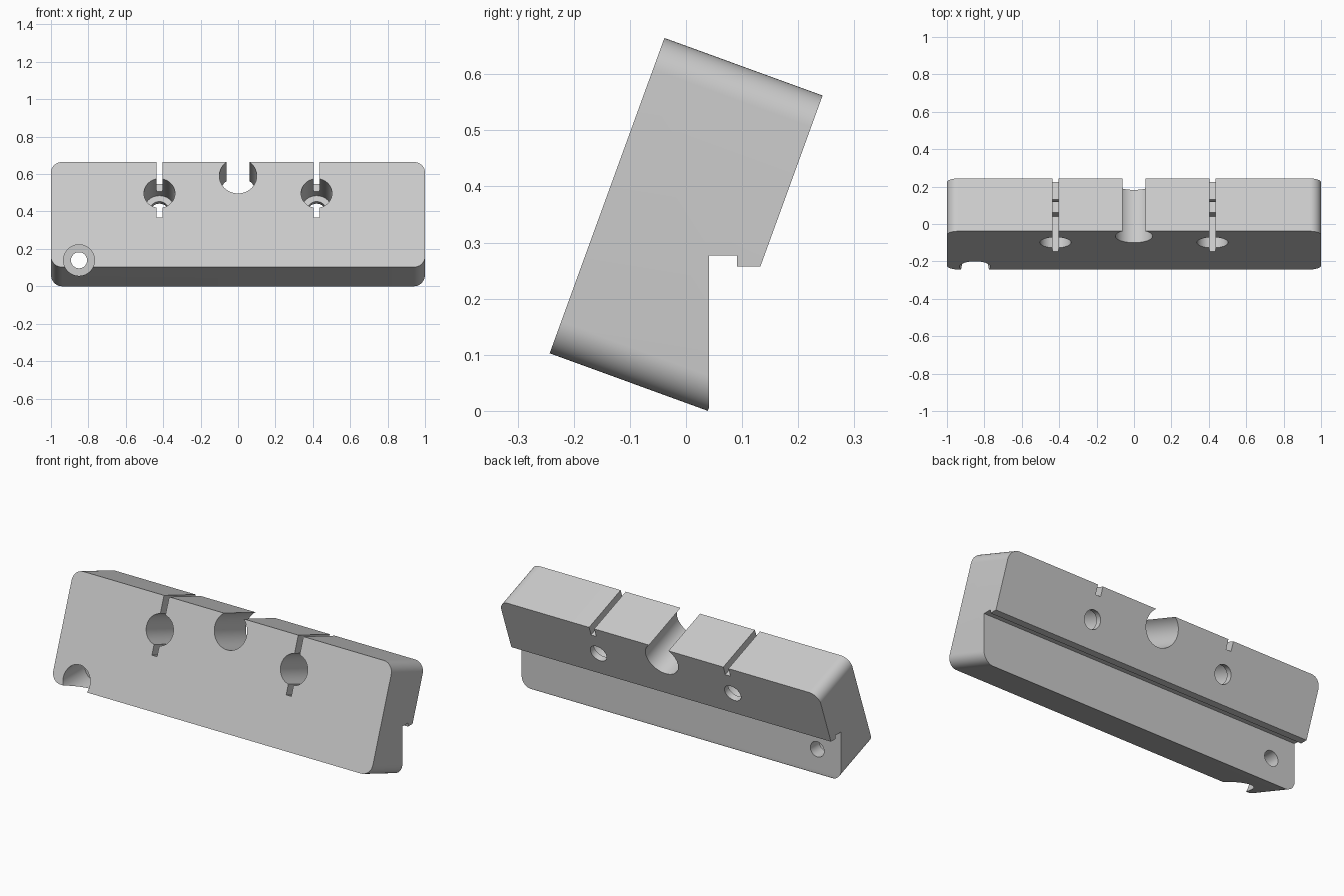
import bpy
import bmesh
from math import cos, sin, pi, radians
from mathutils import Matrix, Vector

old = bpy.data.objects.get("Cube")
if old:
    bpy.data.objects.remove(old, do_unlink=True)

TILT = radians(20)
HEIGHT, THICK, ROUND = 0.598, 0.30, 0.06
# Leaning frame: local y goes into the block, local z runs up its front face
LEAN = Matrix.Translation((0, -0.243, THICK * sin(TILT))) @ Matrix.Rotation(-TILT, 4, 'X')
UPRIGHT = Matrix.Identity(4)


def prism(name, outline, axis, start, end, frame):
    """Extrude a 2D outline along x or y, placed in the given frame."""
    bm = bmesh.new()
    rings = []
    for t in (start, end):
        rings.append([bm.verts.new(frame @ Vector((t, a, b) if axis == 'X' else (a, t, b)))
                      for a, b in outline])
    n = len(outline)
    bm.faces.new(rings[0])
    bm.faces.new(rings[1])
    for i in range(n):
        j = (i + 1) % n
        bm.faces.new((rings[0][i], rings[0][j], rings[1][j], rings[1][i]))
    bmesh.ops.recalc_face_normals(bm, faces=bm.faces)
    mesh = bpy.data.meshes.new(name)
    bm.to_mesh(mesh)
    bm.free()
    obj = bpy.data.objects.new(name, mesh)
    bpy.context.collection.objects.link(obj)
    return obj


def arc(cx, cz, r, a0, a1, steps):
    return [(cx + r * cos(a0 + (a1 - a0) * i / steps),
             cz + r * sin(a0 + (a1 - a0) * i / steps)) for i in range(steps + 1)]


def hole(name, x, z, r, start, end, frame):
    return prism(name, arc(x, z, r, 0, 2 * pi, 64)[:-1], 'Y', start, end, frame)


# Leaning block with rounded corners
dx, low, high = 1 - ROUND, ROUND, HEIGHT - ROUND
outline = []
for k, (x, z) in enumerate([(dx, high), (-dx, high), (-dx, low), (dx, low)]):
    outline += arc(x, z, ROUND, k * pi / 2, (k + 1) * pi / 2, 12)
block = prism("leaning_block", outline, 'Y', 0, THICK, LEAN)

# Stepped recess along the lower back
cutters = [prism("back_recess", [(0.041, -0.5), (0.041, 0.277), (0.091, 0.277),
                                 (0.091, 0.257), (0.6, 0.257), (0.6, -0.5)],
                 'X', -1.5, 1.5, UPRIGHT)]

# Large centre bore, open at the top
cutters.append(hole("centre_bore", 0, 0.519, 0.10, -0.2, 0.5, LEAN))

# Pair of stepped bores, each with a narrow slot down from the top
for x in (-0.42, 0.42):
    cutters.append(hole("wide_bore", x, 0.42, 0.083, -0.2, 0.266, LEAN))
    cutters.append(hole("narrow_bore", x, 0.42, 0.05, 0.1, 0.5, LEAN))
    cutters.append(prism("slot", [(-0.2, 0.282), (0.2, 0.282), (0.2, 0.545),
                                  (0.5, 0.545), (0.5, 0.8), (-0.2, 0.8)],
                         'X', x - 0.016, x + 0.016, LEAN))

# Level screw hole in the lower right corner
cutters.append(hole("screw_head_bore", -0.85, 0.139, 0.083, -0.5, -0.04, UPRIGHT))
cutters.append(hole("screw_bore", -0.85, 0.139, 0.043, -0.2, 0.2, UPRIGHT))

# Cut everything out of the block
bpy.ops.object.select_all(action='DESELECT')
bpy.context.view_layer.objects.active = block
block.select_set(True)
for cutter in cutters:
    mod = block.modifiers.new(cutter.name, 'BOOLEAN')
    mod.operation = 'DIFFERENCE'
    mod.solver = 'EXACT'
    mod.object = cutter
    bpy.ops.object.modifier_apply(modifier=mod.name)
    bpy.data.objects.remove(cutter, do_unlink=True)

# Plain grey finish
grey = bpy.data.materials.new("light_grey")
grey.use_nodes = True
colour = (0.6, 0.6, 0.6, 1)
grey.diffuse_color = colour
grey.node_tree.nodes["Principled BSDF"].inputs["Base Color"].default_value = colour
block.data.materials.clear()
block.data.materials.append(grey)
bpy.ops.object.shade_smooth_by_angle(angle=radians(30))
